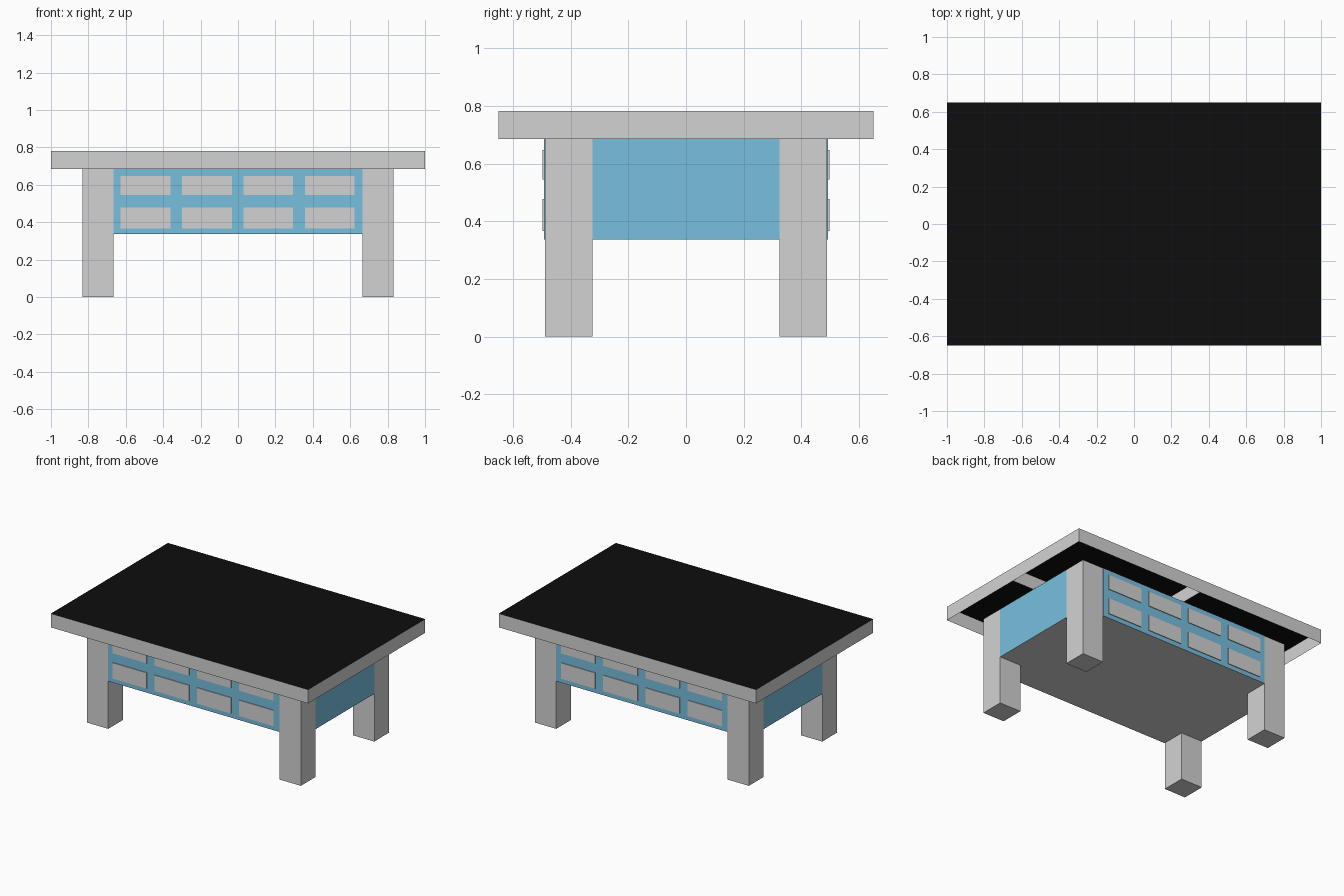
import bpy
import bmesh
from mathutils import Matrix, Vector

old = bpy.data.objects.get("Cube")
if old:
    bpy.data.objects.remove(old, do_unlink=True)


def material(name, rgb):
    m = bpy.data.materials.new(name)
    m.use_nodes = True
    m.diffuse_color = (*rgb, 1)
    m.node_tree.nodes["Principled BSDF"].inputs["Base Color"].default_value = (*rgb, 1)
    return m


GREY = material("light_grey", (0.65, 0.65, 0.65))
BLUE = material("sky_blue", (0.19, 0.52, 0.73))
BLACK = material("black", (0.0044, 0.0044, 0.0044))


def box(name, low, high, mats, rule=None, open_bottom=False):
    """Axis-aligned box; rule(normal) gives a material index per face."""
    low, high = Vector(low), Vector(high)
    bm = bmesh.new()
    bmesh.ops.create_cube(bm, size=1, matrix=Matrix.Translation((low + high) / 2)
                          @ Matrix.Diagonal((*(high - low), 1)))
    bm.normal_update()
    if open_bottom:
        bmesh.ops.delete(bm, geom=[f for f in bm.faces if f.normal.z < -0.5],
                         context="FACES")
    for f in bm.faces:
        f.material_index = rule(f.normal) if rule else 0
    mesh = bpy.data.meshes.new(name)
    bm.to_mesh(mesh)
    bm.free()
    for m in mats:
        mesh.materials.append(m)
    obj = bpy.data.objects.new(name, mesh)
    bpy.context.collection.objects.link(obj)
    return obj


TOP, UNDER, BODY = 0.782, 0.685, 0.336   # main heights
LX, LY = 0.832, 0.49                     # outer leg faces
IX, IY = 0.666, 0.325                    # inner leg faces

# Hollow table top: black surface with a thin grey rim
box("table_top", (-1, -0.65, UNDER), (1, 0.65, TOP), [GREY, BLACK],
    lambda n: 1 if n.z > 0.5 else 0, open_bottom=True)

# Thin crossed ribs under the top
box("long_rib", (-0.999, -0.001, UNDER), (0.999, 0.001, TOP - 0.002), [GREY])
box("cross_rib", (-0.001, -0.649, UNDER), (0.001, 0.649, TOP - 0.002), [GREY])

# Drawer body: blue ends between the legs, blue fronts, grey underneath
blue_sides = lambda n: 1 if abs(n.z) < 0.5 else 0
box("body_middle", (-LX, -IY, BODY), (LX, IY, UNDER), [GREY, BLUE], blue_sides)
box("body_fronts", (-IX, -LY - 0.003, BODY), (IX, LY + 0.003, UNDER),
    [GREY, BLUE], blue_sides)

# Four square legs
for sx, side in ((1, "left"), (-1, "right")):
    for sy, end in ((-1, "front"), (1, "back")):
        xs, ys = sorted((sx * IX, sx * LX)), sorted((sy * IY, sy * LY))
        box(f"{end}_{side}_leg", (xs[0], ys[0], 0), (xs[1], ys[1], UNDER), [GREY])

# Two rows of four drawer plates on the front and back
for sy, end in ((-1, "front"), (1, "back")):
    ys = sorted((sy * LY, sy * (LY + 0.008)))
    for row, (z0, z1) in {"lower": (0.367, 0.478), "upper": (0.545, 0.648)}.items():
        for i in range(4):
            x = -0.002 + (i - 1.5) * 0.328
            box(f"{end}_{row}_drawer_{i + 1}", (x - 0.133, ys[0], z0),
                (x + 0.133, ys[1], z1), [GREY])
